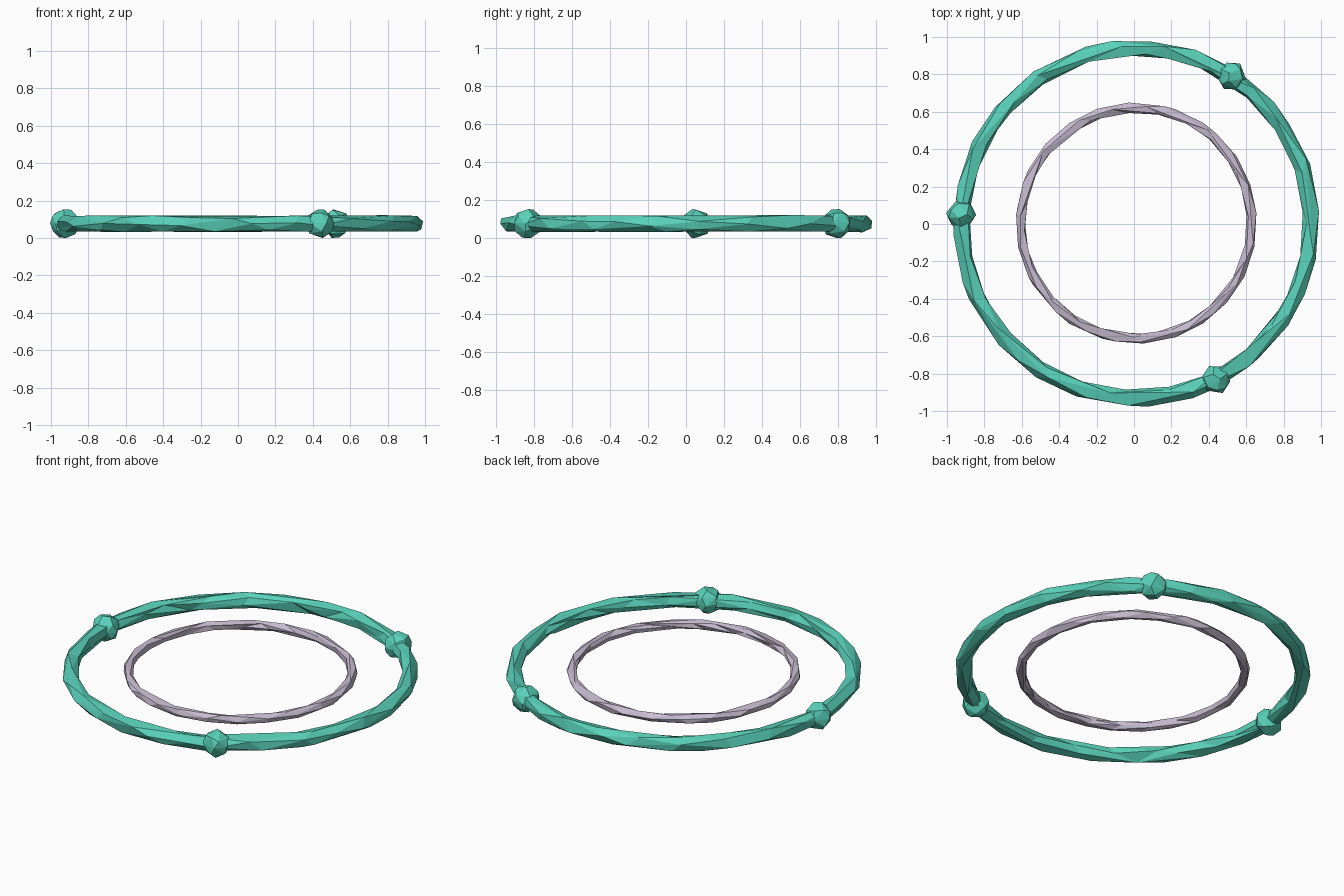
import bpy
import math
from mathutils import Vector

if "Cube" in bpy.data.objects:
    bpy.data.objects.remove(bpy.data.objects["Cube"], do_unlink=True)

MID_Z = 0.077


def material(name, colour):
    mat = bpy.data.materials.new(name)
    mat.use_nodes = True
    mat.diffuse_color = colour
    mat.node_tree.nodes["Principled BSDF"].inputs["Base Color"].default_value = colour
    return mat


def facet(obj, name, mat, ratio):
    """Name the part, colour it and reduce it to irregular flat facets."""
    obj.name = name
    obj.data.materials.append(mat)
    mod = obj.modifiers.new("Facets", 'DECIMATE')
    mod.ratio = ratio
    bpy.ops.object.shade_flat()
    return obj


def ring(name, mat, centre, major, minor, ratio):
    bpy.ops.mesh.primitive_torus_add(
        major_segments=48, minor_segments=12,
        major_radius=major, minor_radius=minor, location=centre)
    return facet(bpy.context.object, name, mat, ratio)


teal = material("teal", (0.10, 0.64, 0.49, 1))
lilac = material("pale lilac", (0.58, 0.50, 0.64, 1))

# Two concentric hoops
centre = Vector((0.012, 0.004, MID_Z))
ring("outer_ring", teal, centre, 0.935, 0.043, 0.22)
ring("inner_ring", lilac, centre, 0.617, 0.026, 0.2)

# Three beads spaced evenly along the outer hoop
for i in range(3):
    angle = math.radians(57 + 120 * i)
    spot = centre + 0.938 * Vector((math.cos(angle), math.sin(angle), 0))
    bpy.ops.mesh.primitive_ico_sphere_add(
        subdivisions=2, radius=0.077, location=spot, rotation=(0, 0, angle))
    facet(bpy.context.object, f"bead_{i + 1}", teal, 0.5)
